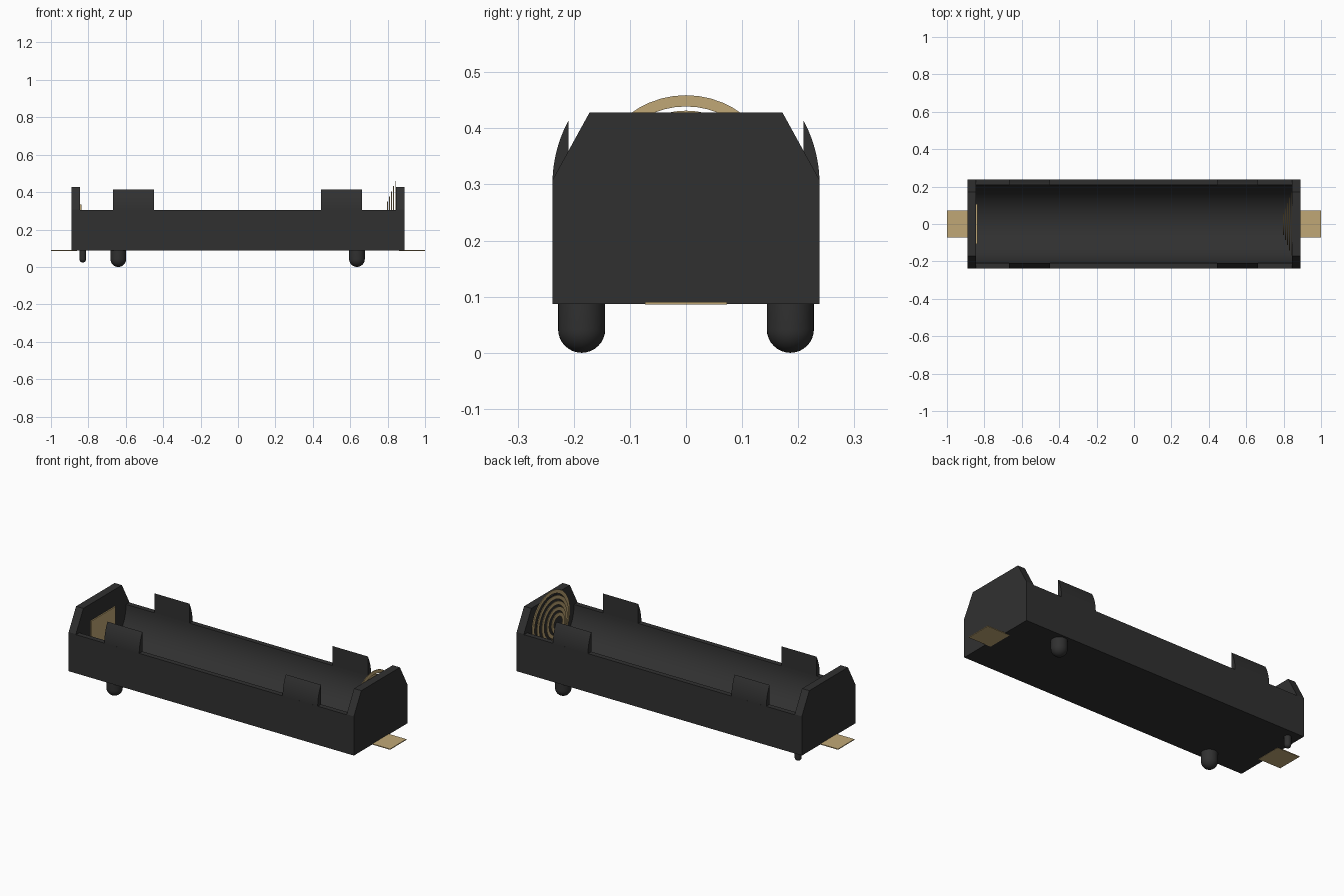
import bpy, bmesh
from math import sin, cos, pi, acos

if "Cube" in bpy.data.objects:
    bpy.data.objects.remove(bpy.data.objects["Cube"])

def material(name, rgb):
    m = bpy.data.materials.new(name)
    m.diffuse_color = (*rgb, 1)
    m.use_nodes = True
    m.node_tree.nodes["Principled BSDF"].inputs["Base Color"].default_value = m.diffuse_color
    return m

BLACK = material("black_plastic", (0.03, 0.03, 0.03))
BRASS = material("brass", (0.53, 0.39, 0.18))

def finish(bm, name, mat, smooth=True):
    bmesh.ops.recalc_face_normals(bm, faces=bm.faces[:])
    me = bpy.data.meshes.new(name)
    bm.to_mesh(me)
    bm.free()
    me.materials.append(mat)
    ob = bpy.data.objects.new(name, me)
    bpy.context.collection.objects.link(ob)
    if smooth:
        bpy.ops.object.select_all(action='DESELECT')
        bpy.context.view_layer.objects.active = ob
        ob.select_set(True)
        bpy.ops.object.shade_smooth_by_angle(angle=0.5)
    return ob

def prism(name, profile, x0, x1, mat, caps=True):
    """Extrude a (y, z) profile along x."""
    bm = bmesh.new()
    a = [bm.verts.new((x0, y, z)) for y, z in profile]
    b = [bm.verts.new((x1, y, z)) for y, z in profile]
    n = len(profile)
    for i in range(n):
        j = (i + 1) % n
        bm.faces.new((a[i], a[j], b[j], b[i]))
    if caps:
        bm.faces.new(a[::-1])
        bm.faces.new(b)
    return finish(bm, name, mat)

def rect(y, z0, z1):
    return [(-y, z0), (y, z0), (y, z1), (-y, z1)]

def lathe(name, profile, axis, origin, mat, closed=False, n=40):
    """Revolve an (r, h) profile around a vertical or x axis."""
    bm = bmesh.new()
    ox, oy, oz = origin
    rings = []
    for r, h in profile:
        ring = []
        for i in range(n):
            c, s = r * cos(2 * pi * i / n), r * sin(2 * pi * i / n)
            p = (ox + h, oy + c, oz + s) if axis == 'X' else (ox + c, oy + s, oz + h)
            ring.append(bm.verts.new(p))
        rings.append(ring)
    pairs = list(zip(rings, rings[1:])) + ([(rings[-1], rings[0])] if closed else [])
    for a, b in pairs:
        for i in range(n):
            j = (i + 1) % n
            bm.faces.new((a[i], a[j], b[j], b[i]))
    if not closed:
        bm.faces.new(rings[0])
        bm.faces.new(rings[-1])
    return finish(bm, name, mat)

W, BOT, RIM, R = 0.238, 0.087, 0.305, 0.209

# trough with a half-round channel
arc = [(R * cos(pi * i / 40), RIM - R * sin(pi * i / 40)) for i in range(41)]
prism("trough", [(-W, RIM), (-W, BOT), (W, BOT), (W, RIM)] + arc,
      -0.846, 0.846, BLACK, caps=False)

# end walls with cut corners
wall = [(-W, BOT), (W, BOT), (W, 0.308), (0.172, 0.428), (-0.172, 0.428), (-W, 0.308)]
for side, sx in (("left", -1), ("right", 1)):
    prism(side + "_end_wall", wall, sx * 0.845, sx * 0.89, BLACK)
    # solder tabs
    prism(side + "_solder_tab", rect(0.073, 0.086, 0.0905), sx * 0.86, sx * 1.0, BRASS)

# four curved retaining clips
top = acos(R / W)
for side, sy in (("front", -1), ("back", 1)):
    clip = [(sy * R, RIM)] + [(sy * W * cos(top * i / 10), RIM - 0.004 + W * sin(top * i / 10))
                              for i in range(11)]
    for end, x0, x1 in (("left", -0.668, -0.45), ("right", 0.445, 0.664)):
        prism(f"{side}_{end}_clip", clip, x0, x1, BLACK)

# round-ended locating pegs and the small polarity peg
def peg(name, x, y, r, z0):
    prof = [(max(r * sin(pi / 2 * i / 8), 0.001), z0 + r * (1 - cos(pi / 2 * i / 8)))
            for i in range(9)]
    lathe(name, prof + [(r, BOT)], 'Z', (x, y, 0), BLACK, n=32)

peg("front_left_peg", -0.64, -0.186, 0.042, 0.0)
peg("back_right_peg", 0.636, 0.186, 0.042, 0.0)
peg("polarity_peg", -0.83, 0.186, 0.018, 0.024)

# flat contact plate on the left wall
prism("contact_plate", rect(0.107, 0.12, 0.334), -0.847, -0.838, BRASS)

# conical contact spring of flat rings on the right wall
for i in range(5):
    r, x = 0.168 - 0.0275 * i, 0.841 - 0.011 * i
    lathe(f"spring_coil_{i + 1}",
          [(r, 0), (r, 0.004), (r - 0.02, 0.004), (r - 0.02, 0)],
          'X', (x, 0, 0.291), BRASS, closed=True, n=48)
